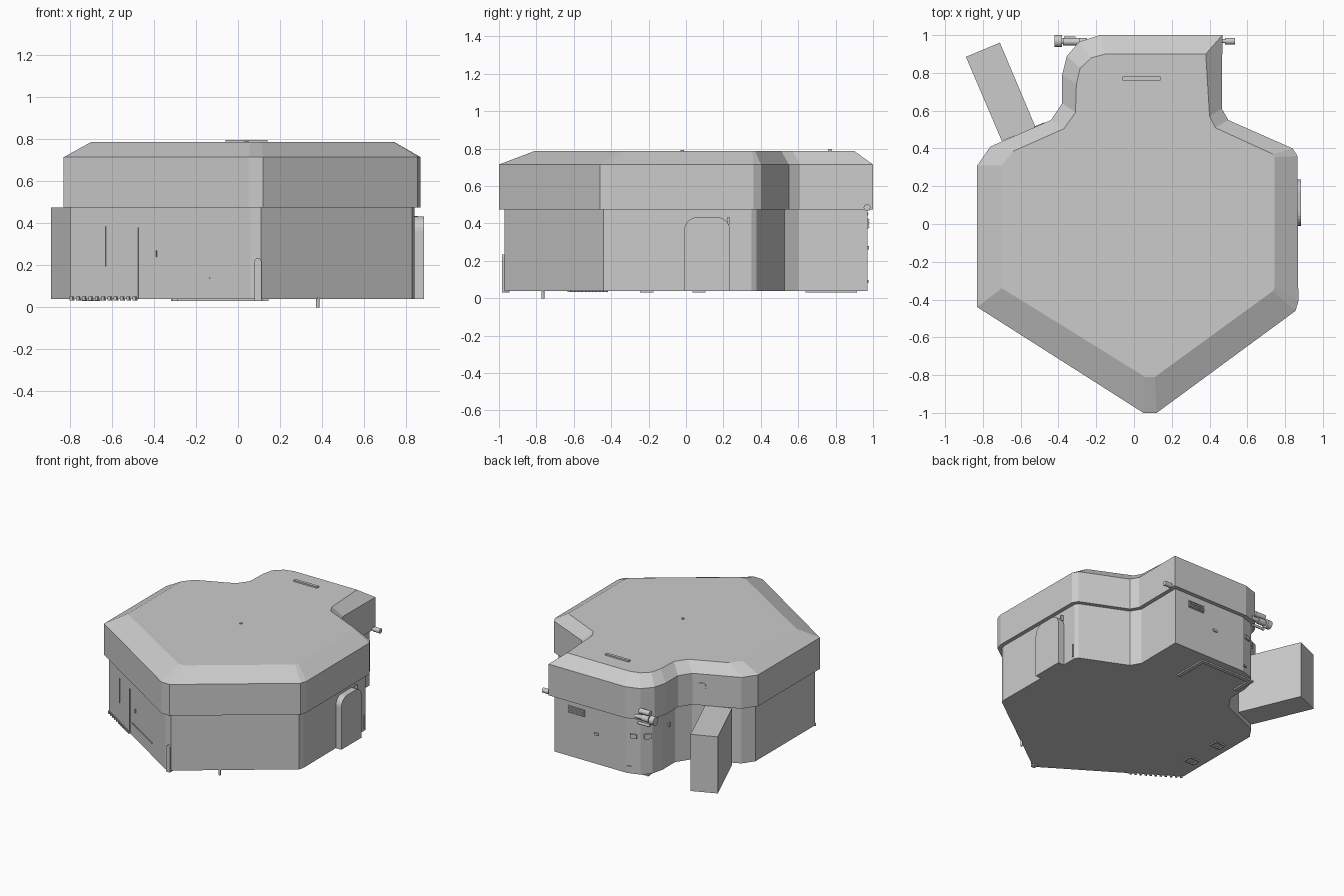
import bpy, math
from mathutils import Vector

if "Cube" in bpy.data.objects:
    bpy.data.objects.remove(bpy.data.objects["Cube"])

# Plan outlines, counter-clockwise (eave and roof share the point count)
EAVE = [(-.83, -.44), (.05, -1), (.12, -1), (.855, -.46), (.87, -.41), (.865, .36), (.84, .40),
        (.50, .55), (.465, .61), (.468, 1), (-.18, 1), (-.29, .965), (-.355, .89), (-.38, .79),
        (-.38, .64), (-.44, .55), (-.76, .41), (-.83, .31)]
ROOF = [(-.70, -.34), (.06, -.81), (.11, -.81), (.735, -.355), (.745, -.33), (.745, .355), (.735, .37),
        (.43, .51), (.40, .57), (.38, .90), (-.15, .90), (-.225, .88), (-.285, .825), (-.305, .74),
        (-.31, .59), (-.37, .505), (-.64, .385), (-.70, .31)]


def inset(pts, d):
    out = []
    for i, p in enumerate(pts):
        p, a, b = Vector(p), Vector(pts[i - 1]), Vector(pts[(i + 1) % len(pts)])
        e, f = (p - a).normalized(), (b - p).normalized()
        n, m = Vector((-e.y, e.x)), Vector((-f.y, f.x))
        out.append(tuple(p + (n + m) * d / (1 + n.dot(m))))
    return out


def mesh(name, verts, faces):
    me = bpy.data.meshes.new(name)
    me.from_pydata(verts, [], faces)
    ob = bpy.data.objects.new(name, me)
    bpy.context.collection.objects.link(ob)
    return ob


def loft(name, rings):
    n = len(rings[0][0])
    verts = [(x, y, z) for ring, z in rings for x, y in ring]
    faces = [tuple(reversed(range(n))), tuple(range(len(verts) - n, len(verts)))]
    for k in range(len(rings) - 1):
        for i in range(n):
            j = (i + 1) % n
            faces.append((k*n + i, k*n + j, k*n + n + j, k*n + n + i))
    return mesh(name, verts, faces)


def box(name, loc, size, rot=0):
    x, y, z = (s / 2 for s in size)
    ob = loft(name, [([(-x, -y), (x, -y), (x, y), (-x, y)], h) for h in (-z, z)])
    ob.location, ob.rotation_euler.z = loc, rot
    return ob


def cyl(name, loc, r, depth, axis='Z'):
    rot = {'X': (0, math.pi/2, 0), 'Y': (math.pi/2, 0, 0), 'Z': (0, 0, 0)}[axis]
    bpy.ops.mesh.primitive_cylinder_add(vertices=16, radius=r, depth=depth, location=loc, rotation=rot)
    ob = bpy.context.object
    ob.name = name
    bpy.ops.object.shade_smooth_by_angle()
    return ob


def arch(name, loc, w, h, r, depth, rotz):
    # Round-topped slab; width along local x, depth along local y
    pts = [(-w/2, 0), (w/2, 0)]
    for cx, a0 in ((w/2 - r, 0), (-w/2 + r, 90)):
        for k in range(7):
            a = math.radians(a0 + 15*k)
            pts.append((cx + r*math.cos(a), h - r + r*math.sin(a)))
    ob = loft(name, [(pts, -depth/2), (pts, depth/2)])
    ob.location, ob.rotation_euler = loc, (math.pi/2, 0, rotz)
    return ob


def on_wall(name, i, t, z, w, h, d=.012):
    # Thin block centred on lower wall segment i at fraction t
    a, b = Vector(WALL[i]), Vector(WALL[(i + 1) % len(WALL)])
    p, e = a.lerp(b, t), b - a
    return box(name, (p.x, p.y, z), (w, d, h), math.atan2(e.y, e.x))


# Main shell: lower walls and overhanging roof band with sloped rim
WALL = inset(EAVE, .03)
loft("lower_walls", [(WALL, .04), (WALL, .48)])
loft("roof_band", [(EAVE, .475), (EAVE, .715), (ROOF, .787)])

# Side annex
annex = [(-.89, .885), (-.70, .44), (-.52, .51), (-.71, .96)]
loft("side_annex", [(annex, .04), (annex, .475)])

# Side door and nose fin
arch("side_door", (.855, .113, .04), .245, .393, .07, .06, math.pi/2)
box("door_hinge", (.848, .228, .415), (.02, .01, .04))
arch("nose_fin", (.095, -.965, .03), .032, .205, .016, .04, 0)

# Left front wall trim
L = WALL[1][0] - WALL[0][0]
frac = lambda x: (x - WALL[0][0]) / L
on_wall("wall_strip_short", 0, frac(-.63), .29, .006, .19)
on_wall("wall_strip_long", 0, frac(-.477), .21, .008, .34)
on_wall("wall_ledge", 0, frac(-.285), .139, .36, .005)
on_wall("wall_latch", 0, frac(-.39), .255, .008, .03)
for k in range(11):
    on_wall("base_tooth", 0, frac(-.79 + k*.03), .042, .016, .018, .018)

# Roof details
box("roof_slot", (.04, .77, .79), (.20, .022, .016))
cyl("roof_stud", (.04, -.02, .788), .01, .01)

# Rear vent and small fittings on the rear and curved walls
box("rear_vent", (.25, .97, .40), (.14, .012, .055))
for k in range(4):
    box("vent_slat", (.25, .975, .38 + k*.013), (.13, .014, .005))
box("rear_plate", (.08, .972, .27), (.035, .014, .018))
on_wall("curve_plate", 10, .5, .33, .05, .03, .02)
on_wall("curve_plate", 11, .6, .33, .05, .04, .02)
on_wall("curve_plate", 13, .5, .36, .015, .03, .02)
on_wall("curve_plate", 10, .2, .09, .03, .015, .015)
on_wall("right_handle", 4, .98, .11, .012, .10, .015)
cyl("rear_round_cap", (-.50, .52, .62), .03, .014, 'X').rotation_euler = (math.pi/2, 0, .4)

# Pipes at both rear corners
cyl("left_pipe", (-.33, .968, .50), .016, .16, 'X')
cyl("left_pipe_flange", (-.40, .968, .50), .032, .04, 'X')
cyl("left_pipe_collar", (-.34, .968, .50), .024, .06, 'X')
cyl("left_pipe_upper", (-.33, .965, .545), .02, .09, 'X')
cyl("left_pipe_lower", (-.32, .965, .45), .010, .10, 'X')
cyl("right_pipe", (.48, .968, .485), .011, .10, 'X')
cyl("right_pipe_cap", (.508, .968, .485), .018, .054, 'X')

# Underside frames and peg
for c, s in (((-.09, .90), (.46, .03)), ((.13, .77), (.03, .26)), ((-.30, .82), (.03, .16))):
    box("base_rail", (*c, .036), (*s, .012))
for y in (-.21, .07):
    for dx in (-.04, .04):
        box("base_bracket_bar", (-.70 + dx, y, .037), (.01, .07, .012))
    for dy in (-.03, .03):
        box("base_bracket_bar", (-.70, y + dy, .037), (.08, .01, .012))
cyl("base_peg", (.38, -.765, .025), .008, .05)
